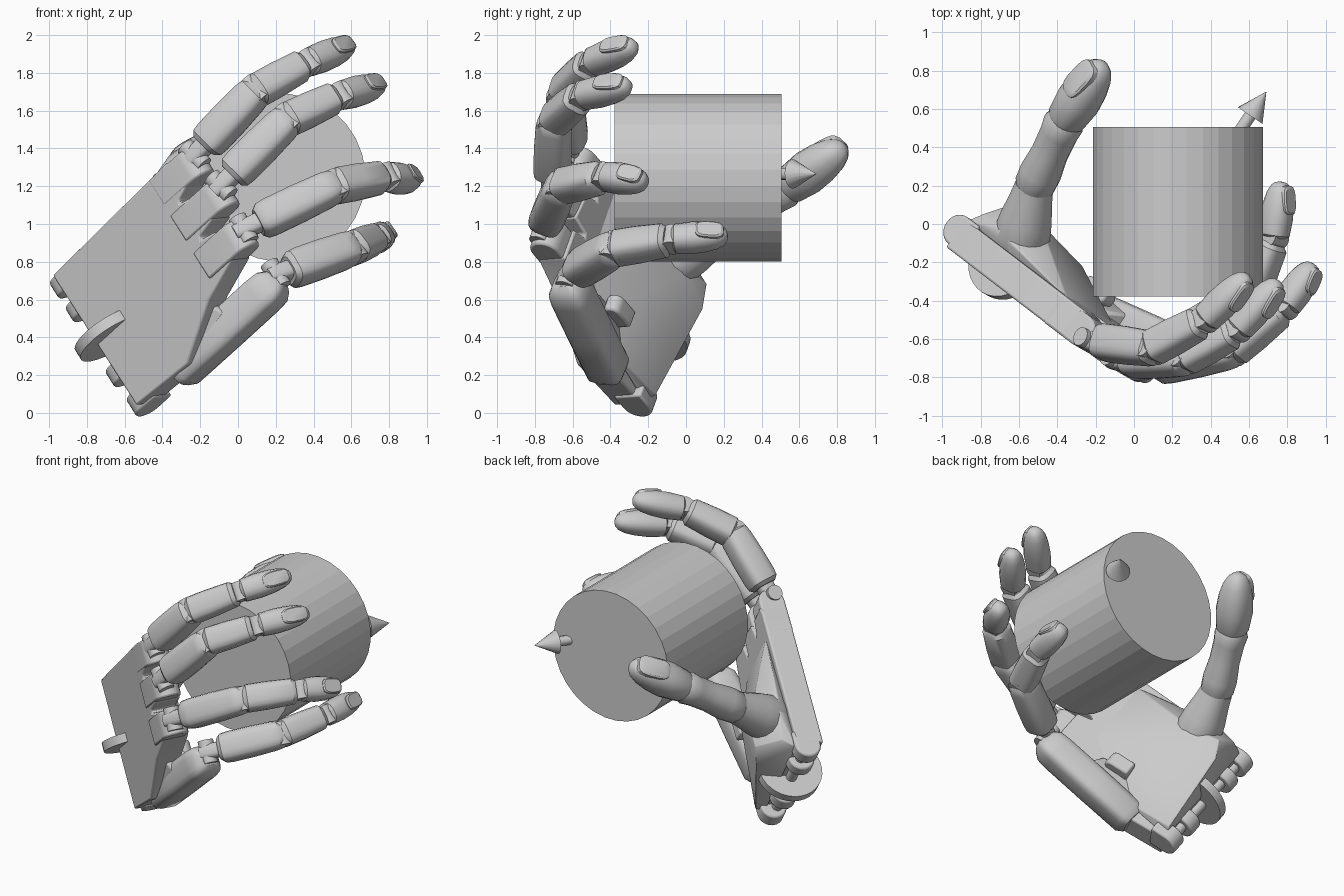
import bpy, bmesh, math
from mathutils import Vector as V

if "Cube" in bpy.data.objects:
    bpy.data.objects.remove(bpy.data.objects["Cube"])

# hand frame: F toward fingers, S toward index side, N out of the palm
O = V((-.735, -.125, .38))
F = V((.645, -.49, .583)).normalized()
S = V((-.51, .295, .81)).normalized()
N = S.cross(F)


def L(u, v, w):
    return O + F * u + S * v + N * w


def finish(name, bm, angle=35, bevel=0):
    bmesh.ops.recalc_face_normals(bm, faces=bm.faces)
    me = bpy.data.meshes.new(name)
    bm.to_mesh(me)
    bm.free()
    ob = bpy.data.objects.new(name, me)
    bpy.context.collection.objects.link(ob)
    if bevel:
        m = ob.modifiers.new("bevel", 'BEVEL')
        m.width, m.segments = bevel, 2
    if angle:
        bpy.ops.object.select_all(action='DESELECT')
        ob.select_set(True)
        bpy.context.view_layer.objects.active = ob
        bpy.ops.object.shade_smooth_by_angle(angle=math.radians(angle))
    return ob


def skin(name, rings, angle=35, bevel=0):
    bm = bmesh.new()
    vs = [[bm.verts.new(p) for p in r] for r in rings]
    n = len(vs[0])
    for a, b in zip(vs, vs[1:]):
        for i in range(n):
            j = (i + 1) % n
            bm.faces.new((a[i], a[j], b[j], b[i]))
    bm.faces.new(vs[0])
    bm.faces.new(vs[-1])
    return finish(name, bm, angle, bevel)


def section(c, side, pal, a, b, power=.6, n=16):
    out = []
    for i in range(n):
        t = 2 * math.pi * (i + .5) / n
        x, y = math.cos(t), math.sin(t)
        out.append(c + side * a * math.copysign(abs(x) ** power, x)
                   + pal * b * math.copysign(abs(y) ** power, y))
    return out


def frame(p, q, hint):
    d = (q - p).normalized()
    side = (hint - d * hint.dot(d)).normalized()
    return d, side, side.cross(d)


def segment(name, p, q, a, b, profile, hint=S, power=.6):
    d, side, pal = frame(p, q, hint)
    skin(name, [section(p + (q - p) * t, side, pal, a * k, b * k, power)
                for t, k in profile])


def rod(name, c, axis, r, length, r2=None, n=20, angle=35):
    axis = axis.normalized()
    side = axis.orthogonal().normalized()
    pal = axis.cross(side)
    e = axis * length / 2
    r2 = r if r2 is None else r2
    return skin(name, [section(c - e, side, pal, r, r, 1, n),
                       section(c + e, side, pal, r2, r2, 1, n)], angle)


def nail(name, p, q, a, b, hint):
    # thin plate lying along the sloping back of the fingertip
    d, side, pal = frame(p, q, hint)
    ln = (q - p).length
    along = (d + pal * .22).normalized()
    c = p + (q - p) * .7 - pal * b * .86
    rings = [section(c + pal * h, side, along, a * k, ln * .26 * k, .6)
             for h, k in ((.03, 1), (.0, 1), (-.008, .85))]
    skin(name, rings, 30)


def tab(name, u0, u1, r, v, width, wc):
    # block with a round end, the end axis running across the hand
    sg = 1 if u1 > u0 else -1
    pts = [(u0, wc - r)]
    for i in range(13):
        t = -math.pi / 2 + math.pi * i / 12
        pts.append((u1 + sg * r * math.cos(t), wc + r * math.sin(t)))
    pts.append((u0, wc + r))
    skin(name, [[L(u, v + s * width / 2, w) for u, w in pts] for s in (-1, 1)], 30, .012)


def hull(name, pts, bevel):
    bm = bmesh.new()
    for p in pts:
        bm.verts.new(L(*p))
    bmesh.ops.convex_hull(bm, input=bm.verts)
    finish(name, bm, 50, bevel)


# palm plate
outline = [(.04, .41), (1.0, .45), (1.04, .43), (1.04, .28), (.95, .25), (.94, .23), (1.04, .21),
           (1.06, .04), (.94, .02), (.93, 0), (1.03, -.02), (1.03, -.2), (.78, -.28),
           (.45, -.47), (.05, -.45)]
skin("palm_plate", [[L(u, v, -.115) for u, v in outline], [L(u, v, .06) for u, v in outline]], 30, .025)

# thumb mound and palm heel
hull("thumb_mound", [(.04, .38, .06), (.04, -.43, .06), (.05, -.4, .13), (.10, -.2, .18),
                     (.08, .13, .26), (.14, .25, .28), (.10, .38, .14), (.28, .43, .13),
                     (.40, .42, .10), (.32, .22, .27), (.48, -.08, .2), (.86, .38, .05),
                     (.85, -.1, .05), (.40, -.38, .07)], .02)
tab("palm_bracket", .48, .6, .05, -.22, .1, .13)

# little finger metacarpal
segment("little_metacarpal", L(.30, -.43, .0), L(1.0, -.38, .13), .105, .105,
        [(0, .75), (.06, .98), (.5, 1), (.9, 1), (1, .95), (1.06, .7), (1.09, .45)], power=.5)
hull("little_web", [(.35, -.2, -.09), (.35, -.2, .08), (.7, -.2, -.08), (.7, -.2, .08),
                    (.4, -.45, -.08), (.4, -.45, .1), (.76, -.36, -.02), (.76, -.36, .15)], .015)

# knuckle blocks
for nm, v, u, w in (("index", .36, 1.08, -.032), ("middle", .13, 1.11, -.035), ("ring", -.115, 1.08, -.04)):
    tab(nm + "_knuckle", .85, u, .085, v, .17, w)

# wrist lugs and disc
for i, (v, wd, w) in enumerate(((.36, .1, -.01), (.2, .09, -.01), (-.22, .1, -.01), (-.41, .11, .02))):
    tab(f"wrist_lug_{i}", .14, .035, .085, v, wd, w)
rod("wrist_disc", L(.095, -.02, -.01), S, .21, .06, n=32)
rod("wrist_pin", L(.03, -.02, 0), S, .035, .8)

# fingers: knuckle, two joints, tip
fingers = {
    "index": ((-.23, -.61, 1.36), (.09, -.65, 1.70), (.37, -.5, 1.855), (.60, -.27, 1.945)),
    "middle": ((-.09, -.71, 1.20), (.26, -.70, 1.55), (.54, -.55, 1.68), (.76, -.30, 1.735)),
    "ring": ((.03, -.76, .97), (.51, -.66, 1.2), (.79, -.43, 1.25), (.94, -.21, 1.225)),
    "little": ((.20, -.62, .73), (.60, -.38, .87), (.73, -.07, .92), (.77, .22, .94)),
}
prox = [(.16, .72), (.21, .95), (.3, 1), (.6, 1), (.9, .95), (1.0, .88), (1.06, .6)]
mid = [(-.04, .7), (.05, 1), (.4, 1), (.85, .92), (.92, .7)]
dist = [(.0, .72), (.05, .95), (.35, 1.02), (.6, .96), (.8, .82), (.92, .62), (.98, .4), (1.0, .15)]
for nm, pts in fingers.items():
    p = [V(c) for c in pts]
    segment(nm + "_proximal", p[0], p[1], .097, .095, prox)
    segment(nm + "_middle", p[1], p[2], .088, .088, mid)
    segment(nm + "_fingertip", p[2], p[3], .078, .080, dist, power=.8)
    nail(nm + "_nail", p[2], p[3], .05, .080, S)
    segment(nm + "_link", p[0], p[1], .05, .055, [(-.1, .8), (0, 1), (.3, 1)])
    for k in range(3):
        d, side, pal = frame(p[max(0, k - 1)], p[max(1, k)], S)
        rod(f"{nm}_pin_{k}", p[k], side, (.05, .065, .055)[k], (.15, .15, .12)[k])

# thumb
t0, t1, t2, t3 = V((-.59, -.08, .80)), V((-.52, .2, .97)), V((-.36, .54, 1.20)), V((-.16, .84, 1.41))
hint = (t3 - t2).cross(V((.25, -.4, -.6)))
segment("thumb_base", t0, t1, .15, .145, [(-.35, .55), (-.26, .8), (-.1, .96), (.1, 1), (.4, .92),
                                          (.75, .76), (1.0, .68), (1.08, .5)], hint, .95)
segment("thumb_middle", t1, t2, .105, .105, [(-.1, .75), (.0, .98), (.2, 1.02), (.5, .9),
                                             (.8, .92), (.95, 1), (1.05, .8)], hint, .9)
segment("thumb_tip", t2, t3, .105, .105, [(-.06, .75), (.04, .95), (.35, 1.08), (.6, 1.0),
                                          (.8, .82), (.92, .6), (.98, .35), (1, .1)], hint, .85)
nail("thumb_nail", t2, t3, .07, .105, hint)

# held cylinder with arrow through it
rod("held_cylinder", V((.23, .063, 1.245)), V((0, 1, 0)), .445, .885, n=32, angle=0)
d = V((.56, .83, 0)).normalized()
tip = V((.69, .69, 1.265))
rod("arrow_shaft", tip - d * .4, d, .032, .5, n=12)
rod("arrow_head", tip - d * .075, d, .078, .15, .001, n=16)
